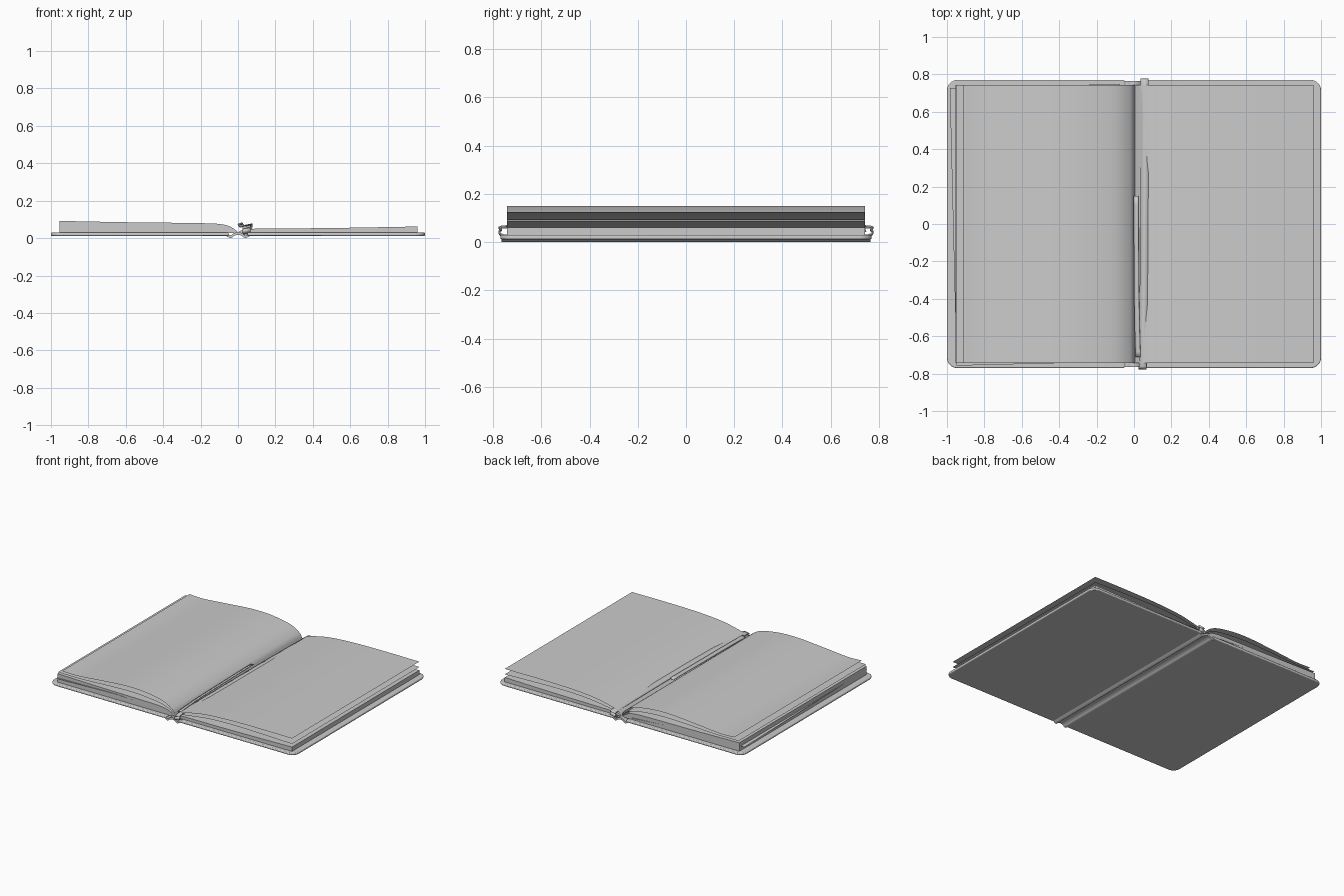
import bpy, bmesh, math
from mathutils import Matrix

if "Cube" in bpy.data.objects:
    bpy.data.objects.remove(bpy.data.objects["Cube"])


def finish(name, bm, smooth=True):
    bmesh.ops.remove_doubles(bm, verts=bm.verts, dist=1e-6)
    me = bpy.data.meshes.new(name)
    bm.to_mesh(me)
    bm.free()
    ob = bpy.data.objects.new(name, me)
    bpy.context.collection.objects.link(ob)
    if smooth:
        bpy.ops.object.select_all(action='DESELECT')
        ob.select_set(True)
        bpy.context.view_layer.objects.active = ob
        bpy.ops.object.shade_smooth_by_angle(angle=math.radians(35))
    return ob


def spline(pts, n=8):
    # Catmull-Rom curve through the given points
    p = [pts[0]] + list(pts) + [pts[-1]]
    out = []
    for i in range(1, len(p) - 2):
        for k in range(n):
            t = k / n
            out.append(tuple(0.5 * (2 * b + (c - a) * t + (2 * a - 5 * b + 4 * c - d) * t * t
                                    + (3 * b - a - 3 * c + d) * t ** 3)
                             for a, b, c, d in zip(p[i - 1], p[i], p[i + 1], p[i + 2])))
    return out + [tuple(pts[-1])]


def sheet(name, profile, half, turn=0.0, shift=(0, 0, 0)):
    # Thin surface: x-z profile swept along y
    bm = bmesh.new()
    rows = [[bm.verts.new((x, y, z)) for x, z in profile] for y in (-half, half)]
    for i in range(len(profile) - 1):
        bm.faces.new((rows[0][i], rows[0][i + 1], rows[1][i + 1], rows[1][i]))
    bmesh.ops.rotate(bm, verts=bm.verts, matrix=Matrix.Rotation(turn, 3, 'Z'))
    bmesh.ops.translate(bm, verts=bm.verts, vec=shift)
    for f in bm.faces:
        f.normal_update()
        if f.normal.z < 0:
            f.normal_flip()
    return finish(name, bm)


def solid(name, outline, axis, lo, hi, bevel=0):
    # Closed outline extruded along y or z
    bm = bmesh.new()
    place = (lambda a, b: (a, lo, b)) if axis == 'y' else (lambda a, b: (a, b, lo))
    f = bm.faces.new([bm.verts.new(place(a, b)) for a, b in outline])
    top = bmesh.ops.extrude_face_region(bm, geom=[f])['geom']
    move = (0, hi - lo, 0) if axis == 'y' else (0, 0, hi - lo)
    bmesh.ops.translate(bm, verts=[v for v in top if isinstance(v, bmesh.types.BMVert)], vec=move)
    bmesh.ops.recalc_face_normals(bm, faces=bm.faces)
    ob = finish(name, bm)
    if bevel:
        m = ob.modifiers.new("soft_edge", 'BEVEL')
        m.width, m.segments = bevel, 3
    return ob


def ribbon(name, path, width):
    # Flat strip along a path with its width across x
    bm = bmesh.new()
    rows = [[bm.verts.new((x + s * width / 2, y, z + s * 0.004)) for s in (-1, 1)] for x, y, z in path]
    for a, b in zip(rows, rows[1:]):
        bm.faces.new((a[0], a[1], b[1], b[0]))
    ob = finish(name, bm)
    m = ob.modifiers.new("thickness", 'SOLIDIFY')
    m.thickness, m.offset = 0.005, 0
    return ob


# Cover boards with rounded outer corners
for side, label in ((-1, "left"), (1, "right")):
    r, outline = 0.055, [(0.05 * side, -0.77)]
    for cy, a0 in ((-0.77 + r, -90), (0.77 - r, 0)):
        for k in range(9):
            a = math.radians(a0 + k * 90 / 8)
            outline.append((side * (1 - r + r * math.cos(a)), cy + r * math.sin(a)))
    outline.append((0.05 * side, 0.77))
    solid(label + "_cover", outline, 'z', 0.012, 0.03, 0.006)

# Flexible spine with two grooves
half = [(0, 0.018), (0.02, 0.012), (0.04, 0.0), (0.065, 0.013)]
wave = spline([(-x, z) for x, z in half[:0:-1]] + half, 6)
solid("spine", wave + [(x, z + 0.015) for x, z in reversed(wave)], 'y', -0.765, 0.765)

# Page blocks
left_top = spline([(0.0, 0.032), (-0.03, 0.055), (-0.08, 0.073), (-0.2, 0.08), (-0.6, 0.085), (-0.955, 0.092)])
solid("left_page_block", left_top + [(-0.955, 0.028), (0, 0.028)], 'y', -0.742, 0.742)
right_top = spline([(0.0, 0.032), (0.03, 0.045), (0.08, 0.05), (0.5, 0.054), (0.96, 0.062)])
solid("right_page_block", right_top + [(0.96, 0.028), (0, 0.028)], 'y', -0.742, 0.742)

# Loose curled pages
pages = {
    "left_top_page": [(0.005, 0.04), (-0.02, 0.08), (-0.1, 0.122), (-0.25, 0.147), (-0.4, 0.15),
                      (-0.6, 0.135), (-0.8, 0.118), (-0.915, 0.122)],
    "left_second_page": [(0.0, 0.036), (-0.03, 0.07), (-0.12, 0.1), (-0.3, 0.117), (-0.5, 0.115),
                         (-0.75, 0.103), (-0.95, 0.104)],
    "right_top_page": [(0.005, 0.035), (0.04, 0.065), (0.1, 0.083), (0.22, 0.107), (0.4, 0.121),
                       (0.65, 0.126), (0.96, 0.125)],
    "right_second_page": [(0.005, 0.033), (0.05, 0.055), (0.12, 0.068), (0.3, 0.09), (0.5, 0.096),
                          (0.75, 0.091), (0.96, 0.085)],
}
for name, pts in pages.items():
    sheet(name, spline(pts), 0.742)

# Slipped page poking out of the left block
sheet("slipped_page", [(-0.47, 0.0), (0, 0.008), (0.44, -0.02)], 0.742, math.radians(1.4), (-0.497, -0.004, 0.062))

# Elastic band in the gutter, folded over both ends
band = [(0.05, -0.745, 0.024), (0.045, -0.772, 0.034), (0.045, -0.765, 0.052), (0.048, -0.7, 0.066),
        (0.055, 0, 0.072), (0.056, 0.7, 0.066), (0.055, 0.765, 0.052), (0.055, 0.772, 0.034), (0.055, 0.745, 0.024)]
ribbon("elastic_band", spline(band, 4), 0.042)

# Ribbon bookmark lying along the fold
ribbon("bookmark", spline([(0.011, 0.15, 0.078), (0.013, -0.2, 0.074), (0.016, -0.5, 0.07),
                           (0.022, -0.71, 0.062)], 5), 0.026)
